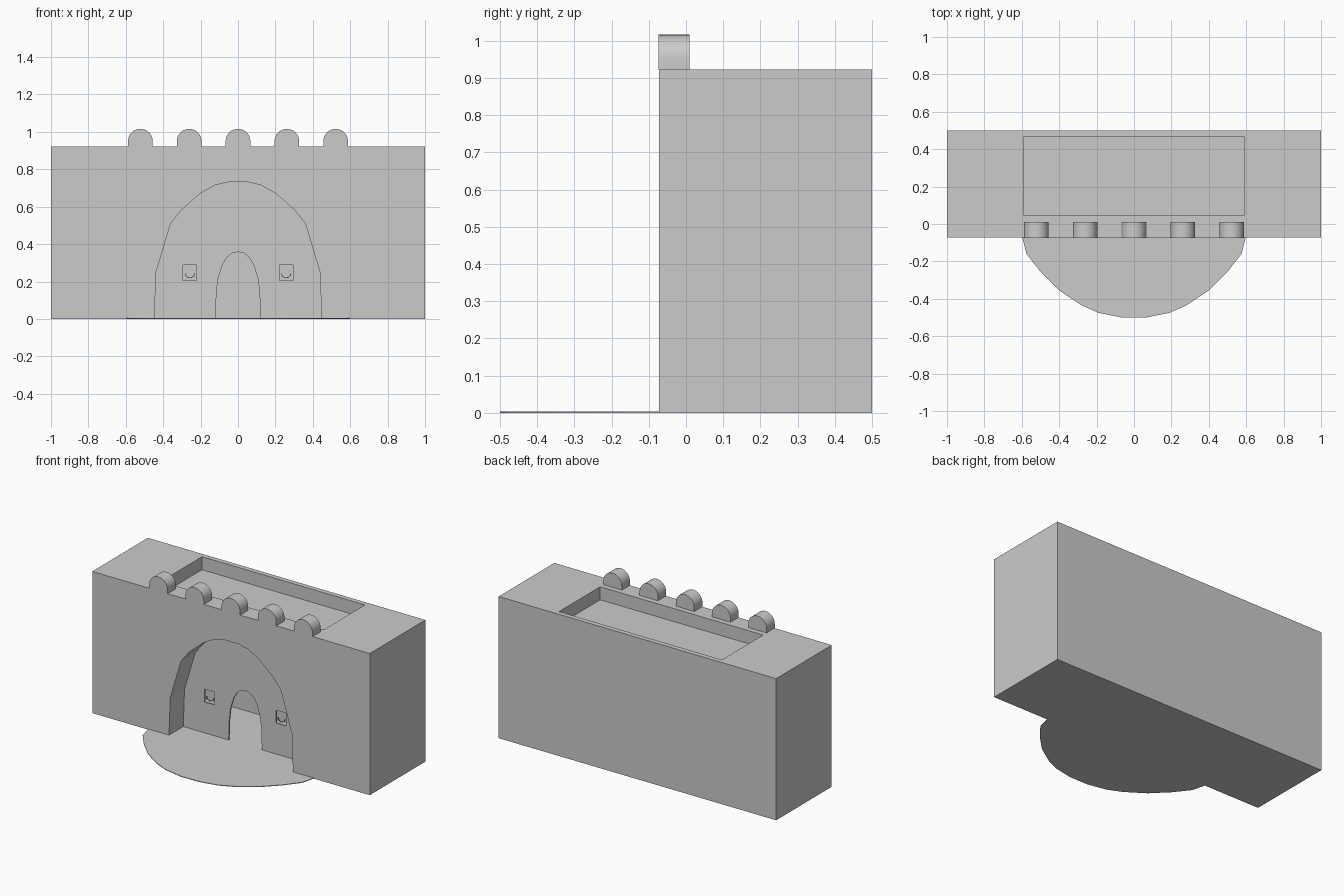
import bpy, bmesh, math

if "Cube" in bpy.data.objects:
    bpy.data.objects.remove(bpy.data.objects["Cube"])

FRONT, BACK, TOP, FLOOR = -0.072, 0.5, 0.923, 0.004


def mirrored(half):
    """Close a right-hand half profile (listed bottom to top) across x = 0."""
    return half + [(-x, z) for x, z in reversed(half) if x > 1e-6]


def prism(name, pts, a, b, axis='y'):
    """Extrude a 2D profile along y (x,z points) or z (x,y points)."""
    def place(p, t):
        return (p[0], t, p[1]) if axis == 'y' else (p[0], p[1], t)
    bm = bmesh.new()
    lo = [bm.verts.new(place(p, a)) for p in pts]
    hi = [bm.verts.new(place(p, b)) for p in pts]
    bm.faces.new(lo)
    bm.faces.new(hi[::-1])
    n = len(pts)
    for i in range(n):
        j = (i + 1) % n
        bm.faces.new((lo[j], lo[i], hi[i], hi[j]))
    bmesh.ops.recalc_face_normals(bm, faces=bm.faces[:])
    me = bpy.data.meshes.new(name)
    bm.to_mesh(me)
    bm.free()
    ob = bpy.data.objects.new(name, me)
    bpy.context.collection.objects.link(ob)
    return ob


def rect(x0, x1, z0, z1):
    return [(x0, z0), (x1, z0), (x1, z1), (x0, z1)]


def activate(ob):
    bpy.ops.object.select_all(action='DESELECT')
    bpy.context.view_layer.objects.active = ob
    ob.select_set(True)


def carve(target, cutter):
    cutter.hide_render = True
    m = target.modifiers.new(cutter.name, 'BOOLEAN')
    m.operation, m.solver, m.object = 'DIFFERENCE', 'EXACT', cutter
    activate(target)
    bpy.ops.object.modifier_apply(modifier=m.name)
    bpy.data.objects.remove(cutter)


# Main building block
building = prism('building', rect(-1, 1, 0, TOP), FRONT, BACK)

# Recessed roof terrace and hollow room
carve(building, prism('roof_recess', rect(-0.587, 0.587, 0.838, 1.1), 0.045, 0.468))
carve(building, prism('room', rect(-0.587, 0.587, FLOOR, 0.80), 0.085, 0.468))

# Large arched niche in the front
niche = mirrored([(0.447, FLOOR), (0.438, 0.25), (0.36, 0.51), (0.30, 0.585),
                  (0.20, 0.672), (0.12, 0.716), (0.055, 0.731)])
carve(building, prism('niche', niche, FRONT - 0.1, 0.075))

# Arched doorway
door = mirrored([(0.12, FLOOR), (0.115, 0.15), (0.105, 0.22), (0.083, 0.29),
                 (0.058, 0.33), (0.03, 0.352), (0, 0.358)])
carve(building, prism('doorway', door, 0.0, 0.2))

# Windows with a small rounded basket on each sill
for side, label in ((-1, 'left'), (1, 'right')):
    cx = side * 0.257
    carve(building, prism('window', rect(cx - 0.036, cx + 0.036, 0.205, 0.289), 0.0, 0.2))
    bowl = [(cx + 0.027 * math.cos(math.pi * (1 + i / 8)),
             0.244 + 0.026 * math.sin(math.pi * (1 + i / 8))) for i in range(9)]
    inner = [(cx + (x - cx) * 0.85, 0.244 + (z - 0.244) * 0.85) for x, z in reversed(bowl)]
    prism('window_basket_' + label, bowl + inner, 0.077, 0.085)

# Half-oval forecourt slab
court = mirrored([(0.597, FRONT), (0.575, -0.16), (0.50, -0.255), (0.40, -0.355),
                  (0.28, -0.435), (0.19, -0.475), (0.065, -0.5)])
prism('forecourt', court, 0, FLOOR, 'z')

# Row of rounded merlons along the parapet
R = 0.066
arc = [(R * math.cos(math.pi * i / 20), 0.95 + R * math.sin(math.pi * i / 20))
       for i in range(21)]
for k in range(5):
    cx = (k - 2) * 0.261
    pts = [(cx + x, z) for x, z in [(-R, TOP), (R, TOP)] + arc]
    activate(prism('merlon_%d' % (k + 1), pts, -0.074, 0.01))
    bpy.ops.object.shade_smooth_by_angle()
